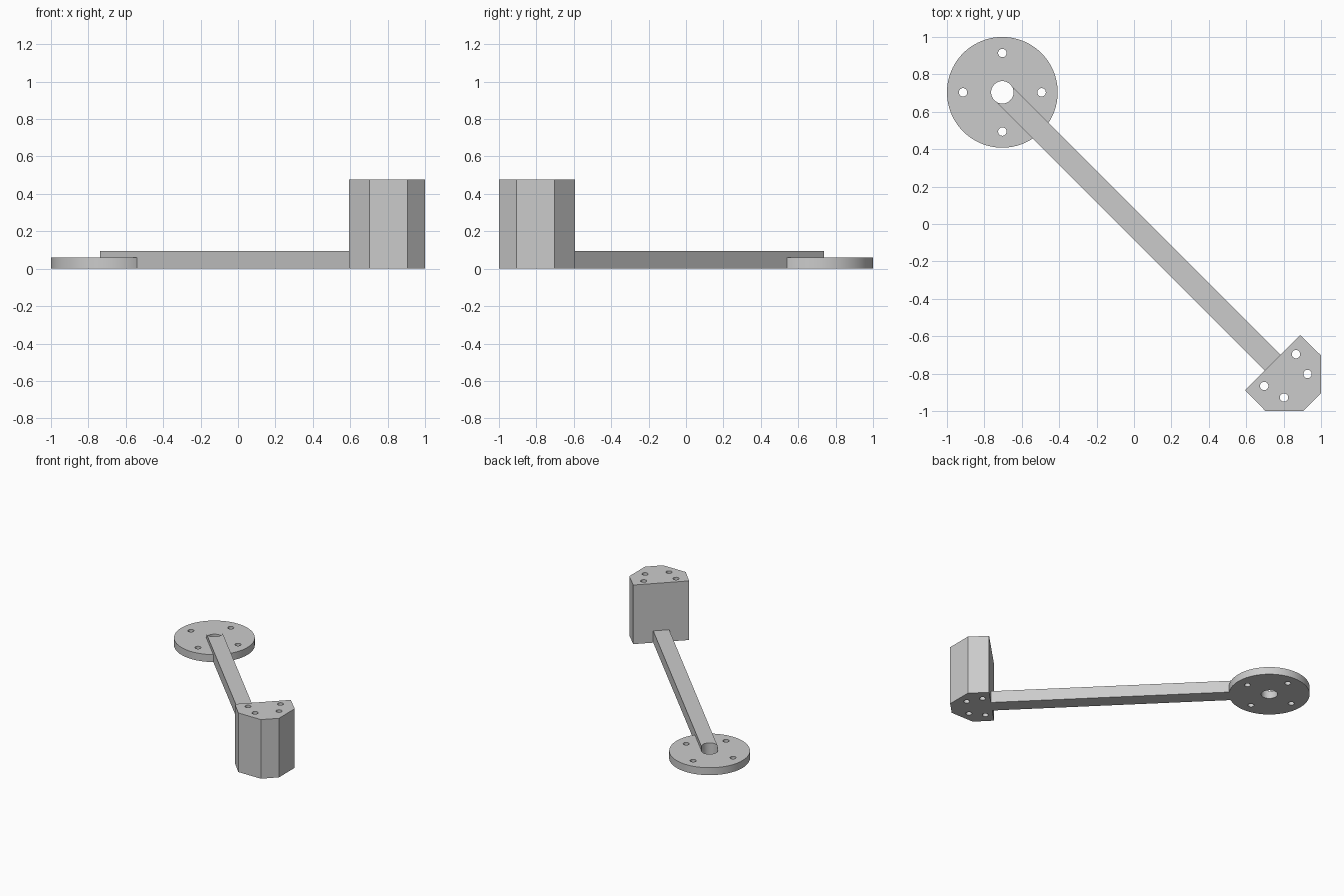
import bpy, bmesh, math

if "Cube" in bpy.data.objects:
    bpy.data.objects.remove(bpy.data.objects["Cube"])

grey = bpy.data.materials.new("plain grey")
grey.diffuse_color = (0.6, 0.6, 0.6, 1)
grey.use_nodes = True
grey.node_tree.nodes["Principled BSDF"].inputs["Base Color"].default_value = grey.diffuse_color

CX, CY = -0.704, 0.704          # disc centre
RIM, BORE, BOLT = 0.296, 0.06, 0.0225
DISC_H, ARM_H, BLOCK_H = 0.06, 0.095, 0.478
HALF = 0.0592                   # half the arm width


def circle(x, y, r, n):
    return [(x + r * math.cos(2 * math.pi * i / n),
             y + r * math.sin(2 * math.pi * i / n)) for i in range(n)]


def bake(ob):
    bpy.ops.object.select_all(action='DESELECT')
    ob.select_set(True)
    bpy.context.view_layer.objects.active = ob
    bpy.ops.object.convert(target='MESH')


def plate(name, loops, z0, z1):
    """Extrude a flat outline (first loop) with holes (other loops)."""
    cu = bpy.data.curves.new(name, 'CURVE')
    cu.dimensions = '2D'
    cu.fill_mode = 'BOTH'
    cu.extrude = (z1 - z0) / 2
    for pts in loops:
        sp = cu.splines.new('POLY')
        sp.points.add(len(pts) - 1)
        for p, (x, y) in zip(sp.points, pts):
            p.co = (x, y, 0, 1)
        sp.use_cyclic_u = True
    ob = bpy.data.objects.new(name, cu)
    bpy.context.collection.objects.link(ob)
    bake(ob)
    bm = bmesh.new()
    bm.from_mesh(ob.data)
    bmesh.ops.translate(bm, verts=bm.verts, vec=(0, 0, (z0 + z1) / 2))
    bmesh.ops.remove_doubles(bm, verts=bm.verts, dist=1e-5)
    bmesh.ops.recalc_face_normals(bm, faces=bm.faces)
    bm.to_mesh(ob.data)
    bm.free()
    ob.data.materials.clear()
    ob.data.materials.append(grey)
    return ob


def smooth(ob):
    bpy.ops.object.select_all(action='DESELECT')
    ob.select_set(True)
    bpy.context.view_layer.objects.active = ob
    bpy.ops.object.shade_smooth_by_angle(angle=math.radians(30))


# Round mounting disc with a centre bore and four bolt holes
holes = [circle(CX + 0.21 * dx, CY + 0.21 * dy, BOLT, 24)
         for dx, dy in ((1, 0), (-1, 0), (0, 1), (0, -1))]
disc = plate("mounting_disc",
             [circle(CX, CY, RIM, 96), circle(CX, CY, BORE, 48)] + holes, 0, DISC_H)
smooth(disc)

# Diagonal arm, drawn along its length, with its end hollowed around the bore
LENGTH = math.hypot(0.741 - CX, -0.741 - CY)
a = math.asin(HALF / BORE)
end = [(BORE * math.cos(a - 2 * a * i / 24), BORE * math.sin(a - 2 * a * i / 24))
       for i in range(25)]
s = math.sqrt(0.5)
outline = [(CX + s * (u + v), CY + s * (v - u))
           for u, v in end + [(LENGTH, -HALF), (LENGTH, HALF)]]
arm = plate("arm", [outline], 0, ARM_H)

# Notch the arm so it sits over the disc
cutter = plate("disc_cutter", [circle(CX, CY, RIM, 96)], -0.1, DISC_H)
cutter.hide_render = True
cut = arm.modifiers.new("notch", 'BOOLEAN')
cut.operation = 'DIFFERENCE'
cut.solver = 'EXACT'
cut.object = cutter
bake(arm)
bpy.data.objects.remove(cutter)
smooth(arm)

# Six-sided end block, symmetric about the arm, with four through holes
half = [(0.888, -0.594), (1, -0.703), (1, -0.905)]
bolts = [(0.866, -0.696), (0.928, -0.802)]


def flip(pts):
    return [(-y, -x) for x, y in reversed(pts)]


block = plate("end_block", [half + flip(half)] +
              [circle(x, y, BOLT, 24) for x, y in bolts + flip(bolts)], 0, BLOCK_H)
smooth(block)
